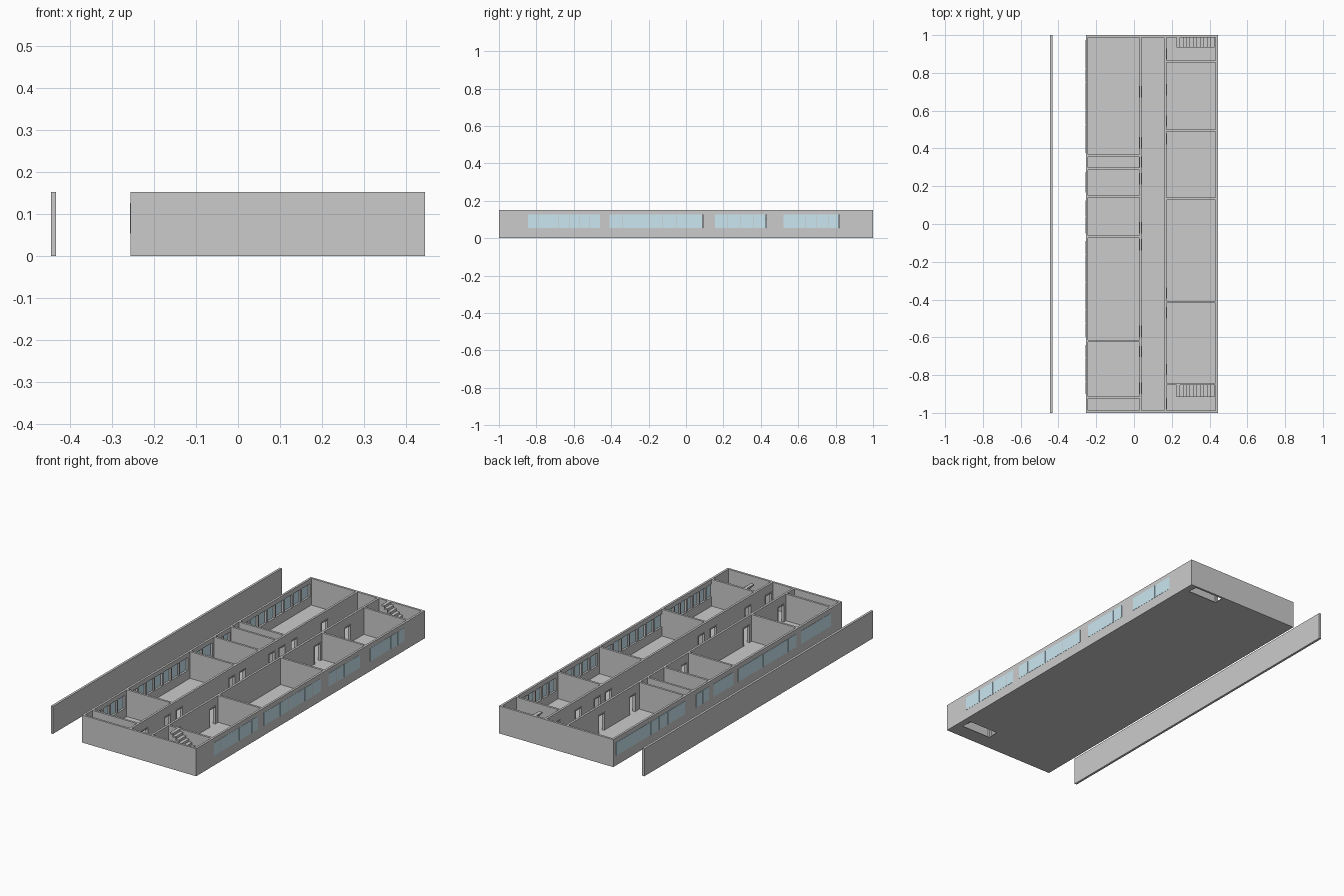
import bpy, bmesh

if "Cube" in bpy.data.objects:
    bpy.data.objects.remove(bpy.data.objects["Cube"])

H = 0.152          # wall height
T = 0.012          # wall thickness
XL, XC, XD, XR = -0.255, 0.028, 0.160, 0.432   # lower x of the four long walls
SILL, HEAD = 0.054, 0.126
DOOR = 0.105

glass = bpy.data.materials.new("glass_blue")
glass.diffuse_color = (0.60, 0.80, 0.89, 1)
glass.use_nodes = True
glass.node_tree.nodes["Principled BSDF"].inputs["Base Color"].default_value = glass.diffuse_color


def add_boxes(name, boxes, mat=None):
    bm = bmesh.new()
    for x0, x1, y0, y1, z0, z1 in boxes:
        vs = bmesh.ops.create_cube(bm, size=1)["verts"]
        for v in vs:
            v.co.x = x1 if v.co.x > 0 else x0
            v.co.y = y1 if v.co.y > 0 else y0
            v.co.z = z1 if v.co.z > 0 else z0
    me = bpy.data.meshes.new(name)
    bm.to_mesh(me)
    bm.free()
    ob = bpy.data.objects.new(name, me)
    bpy.context.collection.objects.link(ob)
    if mat:
        me.materials.append(mat)
    return ob


def long_wall(name, x, openings):
    """Wall running along y with openings (y0, y1, z0, z1)."""
    boxes, y = [], -1.0
    for a, b, z0, z1 in sorted(openings):
        boxes.append((x, x + T, y, a, 0, H))
        if z0 > 0:
            boxes.append((x, x + T, a, b, 0, z0))
        boxes.append((x, x + T, a, b, z1, H))
        y = b
    boxes.append((x, x + T, y, 1.0, 0, H))
    add_boxes(name, boxes)


def window_wall(side, x, face, groups):
    """Outer wall with strips of windows: posts through the wall, panes on the outer face."""
    long_wall(side + "_outer_wall", x, [(a, b, SILL, HEAD) for a, b, n in groups])
    posts, panes = [], []
    for a, b, n in groups:
        w = (b - a) / n
        for i in range(n + 1):
            c = a + i * w
            if 0 < i < n:
                posts.append((x, x + T, c - 0.005, c + 0.005, SILL, HEAD))
            if i < n:
                panes.append((face - 0.0015, face + 0.001, c + 0.001, c + w - 0.001, SILL, HEAD))
    add_boxes(side + "_window_posts", posts)
    add_boxes(side + "_window_panes", panes, glass)


def door_wall(side, x, starts, w=0.06):
    """Corridor wall with door openings and slim frames."""
    long_wall(side + "_corridor_wall", x, [(a, a + w, 0, DOOR) for a in starts])
    f, p = 0.006, 0.002
    frames = []
    for a in starts:
        frames += [(x - p, x + T + p, a, a + f, 0, DOOR),
                   (x - p, x + T + p, a + w - f, a + w, 0, DOOR),
                   (x - p, x + T + p, a + f, a + w - f, DOOR - f, DOOR)]
    add_boxes(side + "_door_frames", frames)


# Outer long walls with windows
window_wall("right", XR, XR + T, [(-0.845, -0.46, 7), (-0.41, 0.09, 7),
                                  (0.155, 0.43, 4), (0.52, 0.82, 5)])
window_wall("left", XL, XL, [(-0.90, -0.64, 4), (-0.60, -0.09, 7), (-0.05, 0.125, 2),
                             (0.165, 0.275, 2), (0.375, 0.975, 8)])

# Corridor walls with doors
door_wall("left", XC, [-0.90, -0.705, -0.598, -0.14, -0.05, 0.21, 0.298, 0.40, 0.67])
door_wall("right", XD, [-0.98, -0.80, -0.50, -0.395, 0.42, 0.515, 0.68, 0.87])

# End walls
for name, y in (("front_wall", -1.0), ("back_wall", 1.0 - T)):
    add_boxes(name, [(XL + T, XR, y, y + T, 0, H)])

# Room partitions on both sides of the corridor
add_boxes("left_partitions", [(XL + T, XC, y - T / 2, y + T / 2, 0, H)
                              for y in (-0.918, -0.62, -0.067, 0.145, 0.292, 0.362)])
add_boxes("right_partitions", [(XD + T, XR, y - T / 2, y + T / 2, 0, H)
                               for y in (-0.847, -0.413, 0.133, 0.495, 0.86)])

# Floor, open below the two stair flights
S0, S1 = 0.225, 0.425
stairs = {"front_stair": (-0.916, -0.853), "back_stair": (0.935, 0.988)}
(fa, fb), (ba, bb) = stairs.values()
F = 0.004
add_boxes("floor", [(XL + T, S0, -0.988, 0.988, 0, F), (S1, XR, -0.988, 0.988, 0, F),
                    (S0, S1, -0.988, fa, 0, F), (S0, S1, fb, ba, 0, F)])


def stair(name, y0, y1, n=11):
    """Stepped plate rising towards -x."""
    dx, dz = (S1 - S0) / n, H / n
    top, low = [], []
    for i in range(n):
        x = S1 - i * dx
        top += [(x, i * dz), (x, (i + 1) * dz)]
    top.append((S0, H))
    low = [(x - 0.004, max(z - 0.009, 0)) for x, z in top[2:-1]] + [(S0, H - 0.009)]
    pts = top + low[::-1] + [(S1 - dx, 0)]
    bm = bmesh.new()
    face = bm.faces.new([bm.verts.new((x, y0, z)) for x, z in pts])
    new = bmesh.ops.extrude_face_region(bm, geom=[face])["geom"]
    bmesh.ops.translate(bm, vec=(0, y1 - y0, 0),
                        verts=[g for g in new if isinstance(g, bmesh.types.BMVert)])
    bmesh.ops.recalc_face_normals(bm, faces=bm.faces)
    me = bpy.data.meshes.new(name)
    bm.to_mesh(me)
    bm.free()
    bpy.context.collection.objects.link(bpy.data.objects.new(name, me))


# Stair flights at both ends
for name, (a, b) in stairs.items():
    stair(name, a, b)

# Free-standing boundary wall
add_boxes("boundary_wall", [(-0.445, -0.432, -1, 1, 0, H)])
